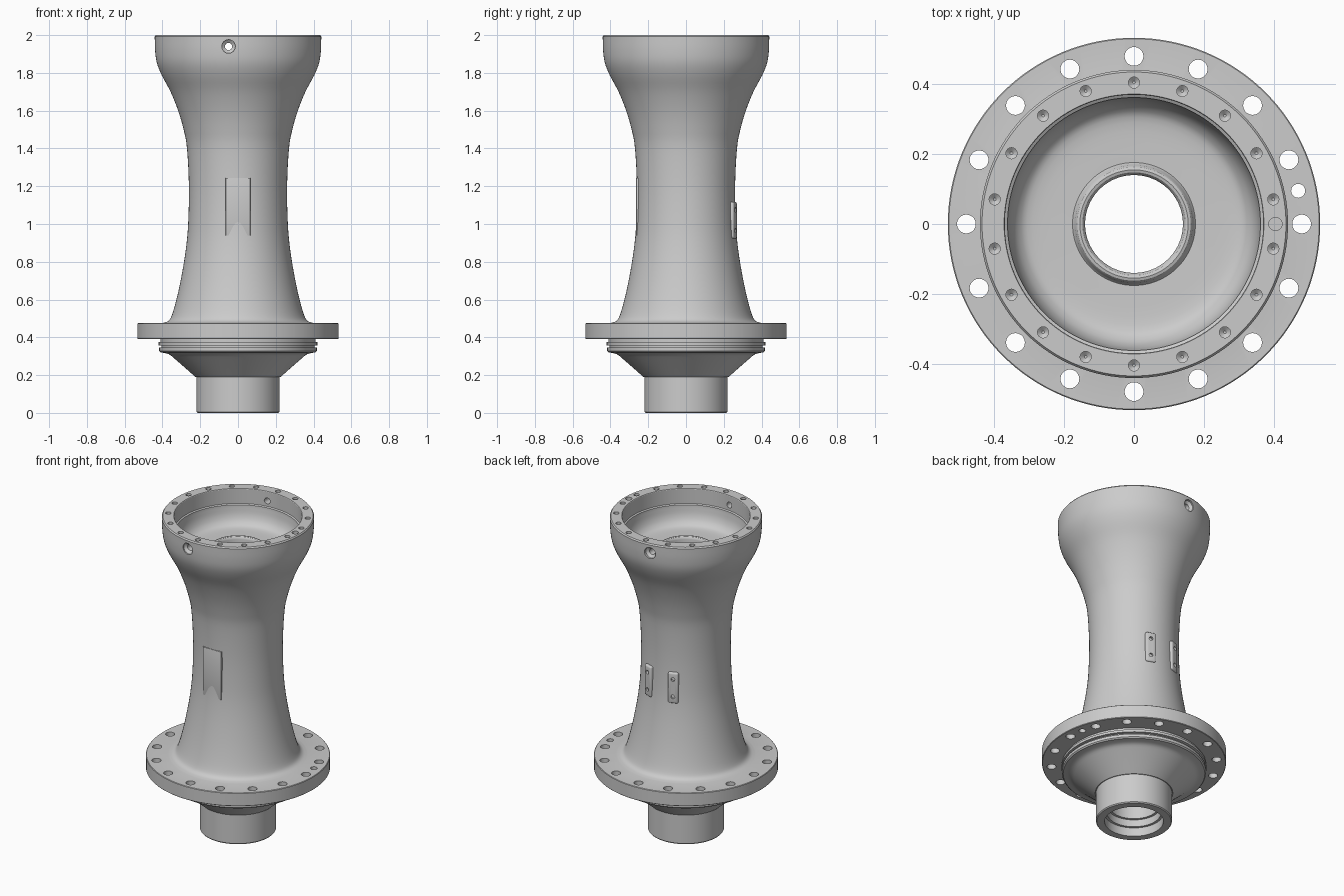
import bpy, bmesh, math
from mathutils import Matrix, Vector

if "Cube" in bpy.data.objects:
    bpy.data.objects.remove(bpy.data.objects["Cube"])


def finish(name, bm, angle=30):
    bmesh.ops.recalc_face_normals(bm, faces=bm.faces)
    me = bpy.data.meshes.new(name)
    bm.to_mesh(me)
    bm.free()
    ob = bpy.data.objects.new(name, me)
    bpy.context.collection.objects.link(ob)
    smooth(ob, angle)
    return ob


def smooth(ob, angle=30):
    bpy.ops.object.select_all(action='DESELECT')
    ob.select_set(True)
    bpy.context.view_layer.objects.active = ob
    bpy.ops.object.shade_smooth_by_angle(angle=math.radians(angle))


def lathe(bm, profile, n, mat=Matrix(), closed=True):
    """Revolve (r, z) points; closed joins last to first, else ends are capped."""
    rings = []
    for r, z in profile:
        rings.append([bm.verts.new(mat @ Vector((r * math.cos(2 * math.pi * i / n),
                                                 r * math.sin(2 * math.pi * i / n), z)))
                      for i in range(n)])
    pairs = list(zip(rings, rings[1:]))
    if closed:
        pairs.append((rings[-1], rings[0]))
    else:
        bm.faces.new(rings[0])
        bm.faces.new(rings[-1])
    for a, b in pairs:
        for i in range(n):
            j = (i + 1) % n
            bm.faces.new((a[i], a[j], b[j], b[i]))


def spline(pts, steps=4):
    """Catmull-Rom curve through the points."""
    p = [Vector(q) for q in pts]
    p = [2 * p[0] - p[1]] + p + [2 * p[-1] - p[-2]]
    out = []
    for i in range(1, len(p) - 2):
        a, b, c, d = p[i - 1:i + 3]
        for s in range(steps):
            t = s / steps
            v = 0.5 * (2 * b + (c - a) * t + (2 * a - 5 * b + 4 * c - d) * t * t
                       + (3 * b - a - 3 * c + d) * t ** 3)
            out.append((v.x, v.y))
    return out + [tuple(p[-2])]


def cut(ob, cutter):
    cutter.hide_render = True
    cutter.hide_set(True)
    mod = ob.modifiers.new("holes", 'BOOLEAN')
    mod.operation = 'DIFFERENCE'
    mod.solver = 'EXACT'
    mod.object = cutter
    bpy.context.view_layer.objects.active = ob
    bpy.ops.object.modifier_apply(modifier=mod.name)
    bpy.data.objects.remove(cutter)
    smooth(ob)


def polar(r, deg, z=0.0):
    a = math.radians(deg)
    return Matrix.Translation((r * math.cos(a), r * math.sin(a), z))


# Spindle body: outer skin from the bottom up, then the bore back down
lower = [(0.17, 0), (0.215, 0), (0.22, 0.006), (0.22, 0.19)]
lower += spline([(0.225, 0.19), (0.33, 0.282), (0.365, 0.31), (0.395, 0.318)], 3)
seals = [(0.41, 0.32), (0.417, 0.327), (0.417, 0.345), (0.405, 0.347), (0.405, 0.356),
         (0.42, 0.358), (0.42, 0.374), (0.41, 0.376), (0.41, 0.39)]
flange = [(0.53, 0.39), (0.533, 0.393), (0.533, 0.472), (0.53, 0.475)]
neck = spline([(0.405, 0.475), (0.372, 0.485), (0.351, 0.515), (0.326, 0.60), (0.30, 0.72),
               (0.277, 0.86), (0.264, 1.0), (0.26, 1.2), (0.27, 1.4), (0.288, 1.5),
               (0.317, 1.6), (0.357, 1.7), (0.405, 1.79), (0.43, 1.855), (0.439, 1.92),
               (0.441, 1.992)])
rim = [(0.435, 2.0), (0.372, 2.0), (0.37, 1.997), (0.37, 1.905), (0.362, 1.9)]
bowl = spline([(0.362, 1.895), (0.352, 1.84), (0.33, 1.80), (0.29, 1.78), (0.176, 1.775)])
lip = [(0.17 - 0.015 + 0.015 * math.cos(math.radians(a)),
        1.782 + 0.018 * math.sin(math.radians(a))) for a in range(0, 181, 30)]
bore = [(0.14, 0.10), (0.155, 0.10), (0.155, 0.055), (0.17, 0.055)]
bm = bmesh.new()
lathe(bm, lower + seals + flange + neck + rim + bowl + lip + bore, 128)
body = finish("spindle_body", bm)

# Holes: flange bolts, locating pin, rim screws, rim dowel, cross port
bm = bmesh.new()
for i in range(16):
    lathe(bm, [(0.027, 0.35), (0.027, 0.52)], 20, polar(0.48, i * 22.5), False)
lathe(bm, [(0.02, 0.35), (0.02, 0.52)], 20, Matrix.Translation((0.47, 0.095, 0)), False)
for i in range(18):
    lathe(bm, [(0.004, 1.93), (0.016, 1.94), (0.016, 2.05)], 16, polar(0.405, 10 + i * 20), False)
lathe(bm, [(0.019, 1.96), (0.019, 2.05)], 20, polar(0.405, 0), False)
port = Matrix.Translation((-0.05, 0, 1.94)) @ Matrix.Rotation(math.pi / 2, 4, 'X')
lathe(bm, [(0.036, -0.6), (0.036, -0.425), (0.019, -0.412), (0.019, 0.412),
           (0.036, 0.425), (0.036, 0.6)], 24, port, False)
cut(body, finish("hole_cutter", bm))


def box(name, size, mat, bevel):
    bm = bmesh.new()
    bmesh.ops.create_cube(bm, size=1, matrix=mat @ Matrix.Diagonal((*size, 1)))
    bmesh.ops.bevel(bm, geom=bm.edges[:], offset=bevel, segments=3,
                    affect='EDGES', profile=0.5)
    return finish(name, bm)


# Flat plate on the front of the neck
box("front_plate", (0.13, 0.03, 0.305), Matrix.Translation((0, -0.2485, 1.092)), 0.001)

# Two drilled mounting pads on the back
for side, deg in (("right", 71), ("left", 109)):
    turn = Matrix.Rotation(math.radians(deg), 4, 'Z')
    pad = box("back_pad_" + side, (0.045, 0.062, 0.195),
              turn @ Matrix.Translation((0.2545, 0, 1.02)), 0.01)
    bm = bmesh.new()
    for dz in (-0.055, 0.055):
        m = turn @ Matrix.Translation((0, 0, 1.02 + dz)) @ Matrix.Rotation(math.pi / 2, 4, 'Y')
        lathe(bm, [(0.012, 0.25), (0.012, 0.32)], 16, m, False)
    cut(pad, finish("pad_cutter", bm))
